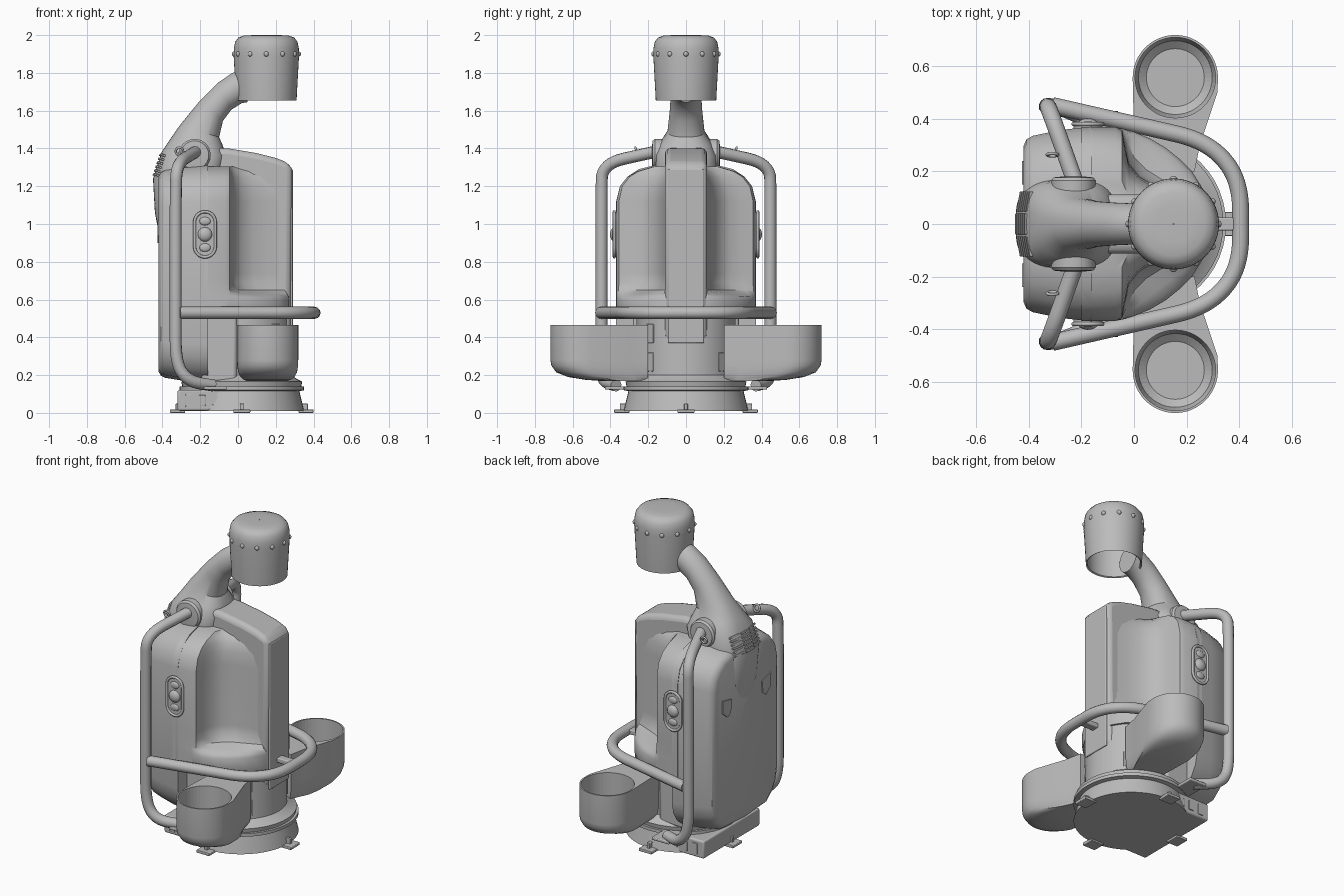
import bpy, bmesh, math
from mathutils import Vector, Matrix

if "Cube" in bpy.data.objects:
    bpy.data.objects.remove(bpy.data.objects["Cube"])

grey = bpy.data.materials.new("machine_grey")
grey.use_nodes = True
grey.diffuse_color = (0.5, 0.5, 0.5, 1)
grey.node_tree.nodes["Principled BSDF"].inputs["Base Color"].default_value = (0.5, 0.5, 0.5, 1)


def finish(name, bm, bevel=0):
    bmesh.ops.recalc_face_normals(bm, faces=bm.faces)
    mesh = bpy.data.meshes.new(name)
    bm.to_mesh(mesh)
    bm.free()
    ob = bpy.data.objects.new(name, mesh)
    bpy.context.collection.objects.link(ob)
    mesh.materials.append(grey)
    if bevel:
        mod = ob.modifiers.new("rounding", "BEVEL")
        mod.width, mod.segments, mod.limit_method = bevel, 3, "ANGLE"
    return ob


def loft(name, rings, caps=True, bevel=0):
    """Skin a list of closed rings that share one point count."""
    bm = bmesh.new()
    rows = [[bm.verts.new(p) for p in ring] for ring in rings]
    n = len(rows[0])
    for a, b in zip(rows, rows[1:]):
        for i in range(n):
            j = (i + 1) % n
            bm.faces.new((a[i], a[j], b[j], b[i]))
    if caps:
        bm.faces.new(rows[0])
        bm.faces.new(rows[-1])
    return finish(name, bm, bevel)


def circle(x, y, z, r, n=48):
    return [(x + r * math.cos(math.tau * i / n), y + r * math.sin(math.tau * i / n), z) for i in range(n)]


def lathe(name, x, y, profile, caps=True):
    return loft(name, [circle(x, y, z, r) for r, z in profile], caps)


def box(name, loc, size, bevel=0, rot=None):
    bm = bmesh.new()
    bmesh.ops.create_cube(bm, size=1)
    bmesh.ops.scale(bm, vec=size, verts=bm.verts)
    ob = finish(name, bm, bevel)
    ob.matrix_world = Matrix.Translation(loc) @ (rot or Matrix())
    return ob


def ball(name, loc, scale):
    bm = bmesh.new()
    bmesh.ops.create_uvsphere(bm, u_segments=20, v_segments=12, radius=1)
    bmesh.ops.scale(bm, vec=scale, verts=bm.verts)
    ob = finish(name, bm)
    ob.location = loc
    return ob


def tube(name, points, r, bend=0.1, cyclic=False):
    """Round pipe along a path with softened corners."""
    pts = [Vector(p) for p in points]
    path = [pts[0]]
    for a, b, c in zip(pts, pts[1:], pts[2:]):
        if bend:
            p = b + (a - b).normalized() * min(bend, (a - b).length * 0.48)
            q = b + (c - b).normalized() * min(bend, (c - b).length * 0.48)
            path += [p.lerp(b, t / 8).lerp(b.lerp(q, t / 8), t / 8) for t in range(9)]
        else:
            path.append(b)
    path.append(pts[-1])
    cu = bpy.data.curves.new(name, "CURVE")
    cu.dimensions, cu.bevel_depth, cu.bevel_resolution = "3D", r, 4
    cu.use_fill_caps = True
    sp = cu.splines.new("POLY")
    sp.points.add(len(path) - 1)
    for s, p in zip(sp.points, path):
        s.co = (*p, 1)
    sp.use_cyclic_u = cyclic
    cu.materials.append(grey)
    ob = bpy.data.objects.new(name, cu)
    bpy.context.collection.objects.link(ob)
    return ob


def both(half):
    """Mirror a half outline (across, along) whose ends lie on the centre line."""
    return half + [(-a, b) for a, b in reversed(half[1:-1])]


# Round base, flange and column
lathe("base", 0.02, 0, [(0.33, 0.01), (0.305, 0.115), (0.33, 0.12), (0.33, 0.14), (0.315, 0.14),
                        (0.32, 0.165), (0.29, 0.18), (0.265, 0.2), (0.262, 0.52)])
box("base_connector_box", (-0.19, 0, 0.067), (0.26, 0.56, 0.11), 0.01)
for i, x in enumerate((-0.26, -0.19, -0.12)):
    for s in (-1, 1):
        box("connector_plate", (x, s * 0.281, 0.065), (0.035, 0.008, 0.07 - 0.012 * i), 0.002)
for i in range(4):
    turn = Matrix.Rotation(i * math.pi / 2, 4, "Z")
    hub = Vector((0.02, 0, 0))
    box("foot", hub + turn @ Vector((0.34, 0, 0.009)), (0.08, 0.09, 0.018), 0.004, turn)
    box("foot_rib", hub + turn @ Vector((0.33, 0, 0.03)), (0.04, 0.02, 0.04), 0.004, turn)
for y, z in ((-0.19, 0.42), (-0.19, 0.27), (0.19, 0.27)):
    ang = math.asin(y / 0.262)
    box("column_slot", (0.02 + 0.262 * math.cos(ang), y, z), (0.009, 0.055, 0.1), 0.004,
        Matrix.Rotation(ang, 4, "Z"))
box("lower_housing", (-0.1, 0, 0.34), (0.19, 0.56, 0.36), 0.02)

# Rear shell, lofted along x
shell = both([(0, 1.32), (0.17, 1.31), (0.25, 1.29), (0.31, 1.25), (0.35, 1.2), (0.37, 1.12),
              (0.37, 0.36), (0.355, 0.29), (0.32, 0.23), (0.25, 0.175), (0, 0.16)])
rings = []
for x, k, h in ((-0.42, 0.8, 0.9), (-0.408, 0.87, 0.935), (-0.385, 0.905, 0.955),
                (-0.28, 0.965, 0.985), (-0.16, 1, 1)):
    rings.append([(x, y * k, 0.73 + (z - 0.73) * h) for y, z in shell])
loft("rear_shell", rings)
for s in (-1, 1):
    grip = [(0.15, 1.0), (0.24, 1.02), (0.24, 0.94), (0.19, 0.9), (0.16, 0.92)]
    loft("grip_plate", [[(x, s * y, z) for y, z in grip] for x in (-0.426, -0.418)])

# Front body with a hollow scoop on each side, lofted upward
scoop = [(0, -0.2), (0.368, -0.2), (0.368, -0.07), (0.355, -0.045), (0.3, -0.035), (0.23, -0.02),
         (0.18, 0.02), (0.145, 0.08), (0.122, 0.16), (0.108, 0.24), (0, 0.27)]
ledge = [(0, -0.2), (0.368, -0.2), (0.368, -0.07), (0.362, -0.04), (0.35, 0), (0.325, 0.06),
         (0.29, 0.12), (0.25, 0.17), (0.2, 0.22), (0.12, 0.27), (0, 0.285)]
rings = []
for z, t, k in ((0.5, 0, 0.97), (0.515, 0, 1), (0.595, 0, 1), (0.615, 0.1, 1), (0.63, 0.35, 1), (0.65, 0.75, 1),
                (0.69, 0.95, 1), (0.74, 1, 1), (1.12, 1, 1), (1.2, 1, 0.95), (1.25, 1, 0.84),
                (1.28, 1, 0.7), (1.305, 1, 0.46)):
    half = [((a + (c - a) * t) * k, b + (d - b) * t) for (a, b), (c, d) in zip(ledge, scoop)]
    rings.append([(x, y, z) for y, x in both(half)])
loft("scooped_body", rings)

# Central fin with its front cover
fin = [(-0.2, 1.405), (-0.05, 1.4), (0.1, 1.375), (0.2, 1.35), (0.27, 1.322), (0.287, 1.29),
       (0.28, 0.42), (0.265, 0.375), (0.23, 0.36), (-0.2, 0.36)]
loft("central_fin", [[(x, y, z) for x, z in fin] for y in (-0.112, 0.112)], bevel=0.03)
box("fin_cover", (0.284, 0, 0.83), (0.012, 0.19, 0.92), 0.005)

# Shoulder hump flowing into the neck: outer edge, inner edge, half width
spine = [((-0.4, 0.85), (-0.3, 0.85), 0.06), ((-0.44, 1.06), (-0.2, 1.06), 0.14),
         ((-0.45, 1.24), (-0.09, 1.22), 0.17), ((-0.405, 1.38), (-0.065, 1.36), 0.165),
         ((-0.365, 1.44), (-0.08, 1.415), 0.14), ((-0.31, 1.52), (-0.1, 1.46), 0.098),
         ((-0.2, 1.655), (-0.08, 1.545), 0.086), ((-0.11, 1.745), (-0.035, 1.605), 0.081),
         ((-0.03, 1.8), (0.02, 1.64), 0.078), ((0.04, 1.815), (0.05, 1.645), 0.075)]
rings = []
for i, (a, b, w) in enumerate(spine):
    e = 2 / 3 if i < 4 else 0.85 if i < 6 else 1
    a, b = Vector((a[0], 0, a[1])), Vector((b[0], 0, b[1]))
    ring = []
    for k in range(40):
        c, s = math.cos(math.tau * k / 40), math.sin(math.tau * k / 40)
        p = (a + b) / 2 + (a - b) / 2 * math.copysign(abs(c) ** e, c)
        p.y = w * math.copysign(abs(s) ** e, s)
        ring.append(p)
    rings.append(ring)
loft("shoulder_and_neck", rings)

# Vent slats on the back of the shoulder
for row in range(6):
    for y in (-0.085, 0, 0.085):
        t = (row + 0.5) / 6
        x = -0.448 + 0.042 * t + (0.012 if y else 0)
        turn = Matrix.Rotation(0.31, 4, "Y") @ Matrix.Rotation(-2.2 * y, 4, "Z")
        box("vent_slat", (x, y, 1.25 + 0.125 * t), (0.014, 0.078, 0.012), 0.002, turn)

# Hollow lamp-shaped head with a ring of studs
lathe("head", 0.15, 0, [(0.152, 1.66), (0.16, 1.655), (0.173, 1.89), (0.172, 1.93), (0.165, 1.965), (0.148, 1.987),
                        (0.12, 1.997), (0.07, 2.0), (0.002, 2.0), (0.002, 1.98), (0.12, 1.975),
                        (0.16, 1.93), (0.164, 1.89), (0.152, 1.66)], caps=False)
for i in range(12):
    a = math.tau * i / 12
    ball("head_stud", (0.15 + 0.17 * math.cos(a), 0.17 * math.sin(a), 1.9), (0.013, 0.013, 0.014))

for s in (-1, 1):
    # Side cup with its arm, hollowed by a round cutter
    arc = [(0.157 + 0.162 * math.cos(math.pi * i / 24), 0.556 + 0.162 * math.sin(math.pi * i / 24)) for i in range(25)]
    plan = [(0.23, 0.2), (0.25, 0.3), (0.317, 0.5)] + arc + [(-0.004, 0.5), (0, 0.36), (0.01, 0.2)]
    rings = []
    for z, k in ((0.168, 0.45), (0.175, 0.64), (0.19, 0.82), (0.215, 0.94), (0.25, 0.99), (0.28, 1), (0.465, 1)):
        rings.append([(0.15 + (x - 0.15) * (0.35 + 0.65 * k), s * (0.2 + (y - 0.2) * k), z) for x, y in plan])
    cup = loft("side_cup", rings)
    cutter = lathe("cup_cutter", 0.157, s * 0.556, [(0.11, 0.225), (0.14, 0.25), (0.153, 0.3), (0.153, 0.6)])
    cutter.hide_render = True
    cutter.hide_set(True)
    cut = cup.modifiers.new("hollow", "BOOLEAN")
    cut.object, cut.solver = cutter, "EXACT"

    # Side rail, its socket, bracket and lifting eye
    tube("side_rail", [(-0.22, s * 0.15, 1.385), (-0.325, s * 0.445, 1.32), (-0.33, s * 0.447, 1.15),
                       (-0.33, s * 0.447, 0.26), (-0.26, s * 0.44, 0.165), (-0.13, s * 0.37, 0.145)], 0.032, 0.13)
    box("rail_bracket", (-0.12, s * 0.35, 0.132), (0.12, 0.16, 0.018), 0.005)
    socket = lathe("rail_socket", 0, 0, [(0.085, -0.06), (0.085, 0), (0.075, 0.012), (0.045, 0.015)])
    socket.matrix_world = Matrix.Translation((-0.23, s * 0.165, 1.365)) @ Matrix.Rotation(-s * math.pi / 2, 4, "X")
    eye = circle(0, 0, 0, 0.02, 20)
    tube("lifting_eye", [(-0.31 + a, s * (0.263 + b * 0.25), 1.385 + b) for a, b, _ in eye], 0.006, 0, True)

    # Side control: oval plate, raised rim and round button
    oval = []
    for i in range(32):
        a = math.tau * (i + 0.5) / 32
        oval.append((-0.175 + 0.055 * math.cos(a), 0.945 + 0.055 * math.sin(a) + math.copysign(0.065, math.sin(a))))
    loft("control_plate", [[(x, s * y, z) for x, z in oval] for y in (0.35, 0.38)], bevel=0.004)
    tube("control_rim", [(x, s * 0.38, z) for x, z in oval], 0.008, 0, True)
    ball("control_button", (-0.175, s * 0.378, 0.945), (0.038, 0.024, 0.038))
    for z in (0.875, 1.015):
        ball("control_knob", (-0.175, s * 0.38, z), (0.03, 0.01, 0.022))

# Wrap-around bumper rail and its front stay
side = [(-0.31, 0.45, 0.53), (0.28, 0.315, 0.53), (0.405, 0.17, 0.53)]
tube("bumper_rail", side + [(x, -y, z) for x, y, z in reversed(side)], 0.032, 0.12)
box("bumper_stay", (0.33, 0, 0.53), (0.13, 0.05, 0.03), 0.006)

# Turn pipes into meshes and smooth everything but sharp edges
bpy.ops.object.select_all(action="DESELECT")
pipes = [o for o in bpy.context.scene.objects if o.type == "CURVE"]
for o in pipes:
    o.select_set(True)
bpy.context.view_layer.objects.active = pipes[0]
bpy.ops.object.convert(target="MESH")
for o in bpy.context.scene.objects:
    if o.type == "MESH" and not o.hide_render:
        o.select_set(True)
bpy.ops.object.shade_smooth_by_angle(angle=math.radians(35))
